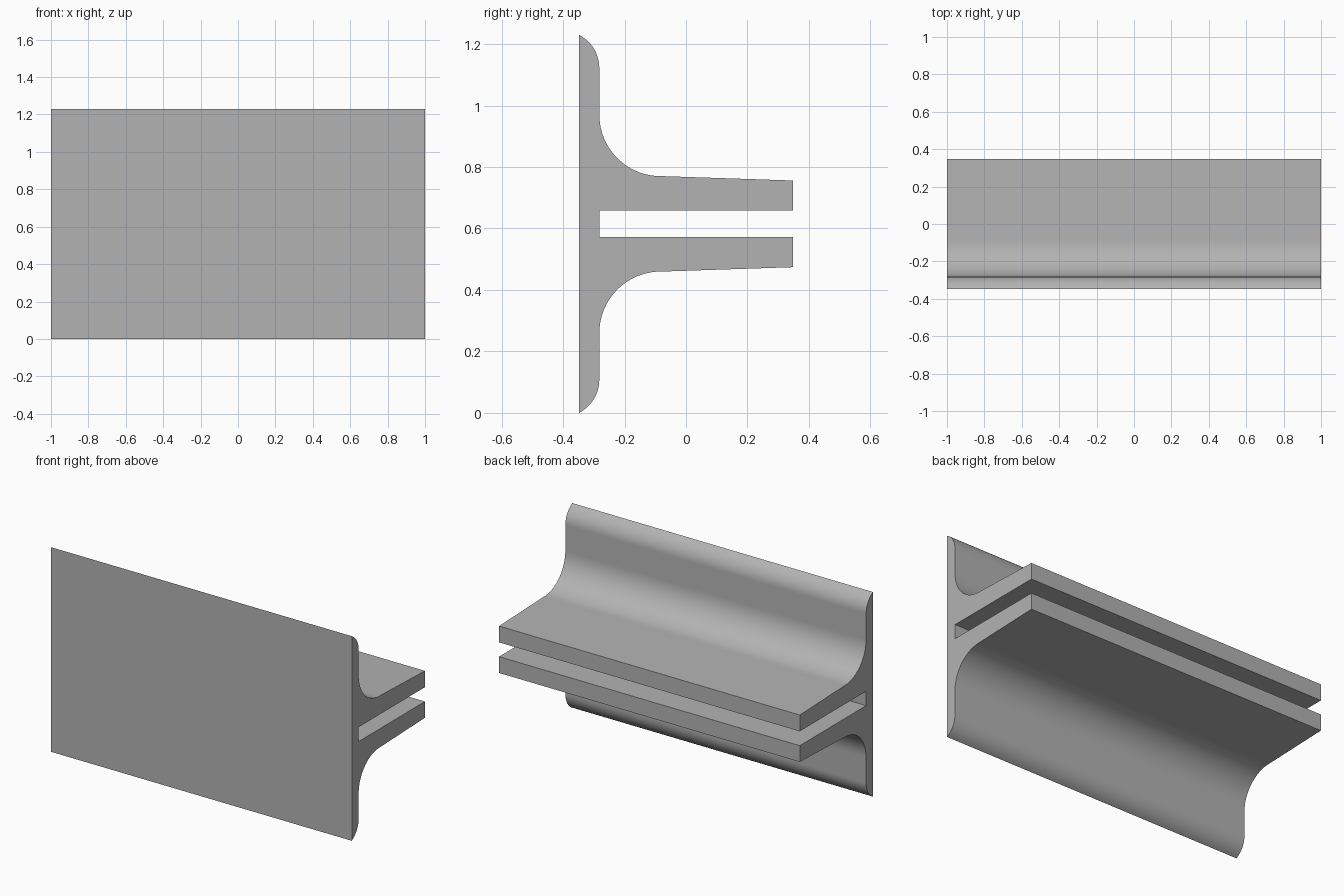
import bpy
import bmesh
from math import sin, cos, radians

cube = bpy.data.objects.get("Cube")
if cube:
    bpy.data.objects.remove(cube)

MID = 0.615       # height of the mirror plane
BACK, TIP = -0.3475, 0.3475
WEB = -0.282      # inner face of the flange


def arc(cy, cz, r, start, end, steps):
    angles = [radians(start + (end - start) * i / steps) for i in range(steps + 1)]
    return [(cy + r * cos(a), cz + r * sin(a)) for a in angles]


# Upper half of the cross-section (y, height above the mirror plane), slot to flange tip
upper = [(WEB, 0.043), (TIP, 0.043), (TIP, 0.141)]
upper += arc(-0.082, 0.355, 0.2, 272, 180, 16)        # fillet between leg and flange
upper += arc(WEB - 0.121, 0.507, 0.121, 0, 63, 12)    # rounded flange edge
upper[-1] = (BACK, MID)
profile = [(y, MID + h) for y, h in upper]
profile += [(y, MID - h) for y, h in reversed(upper)]

# Extrude the cross-section along x
bm = bmesh.new()
end_face = bm.faces.new([bm.verts.new((-1, y, z)) for y, z in profile])
result = bmesh.ops.extrude_face_region(bm, geom=[end_face], use_keep_orig=True)
moved = [v for v in result["geom"] if isinstance(v, bmesh.types.BMVert)]
bmesh.ops.translate(bm, verts=moved, vec=(2, 0, 0))
bmesh.ops.recalc_face_normals(bm, faces=bm.faces[:])
mesh = bpy.data.meshes.new("double_leg_profile")
bm.to_mesh(mesh)
bm.free()

# Plain grey material
grey = bpy.data.materials.new("plain_grey")
grey.use_nodes = True
colour = (0.45, 0.45, 0.45, 1)
grey.diffuse_color = colour
grey.node_tree.nodes["Principled BSDF"].inputs["Base Color"].default_value = colour
mesh.materials.append(grey)

rail = bpy.data.objects.new("double_leg_profile", mesh)
bpy.context.collection.objects.link(rail)
bpy.ops.object.select_all(action="DESELECT")
rail.select_set(True)
bpy.context.view_layer.objects.active = rail
bpy.ops.object.shade_smooth_by_angle(angle=radians(30))
